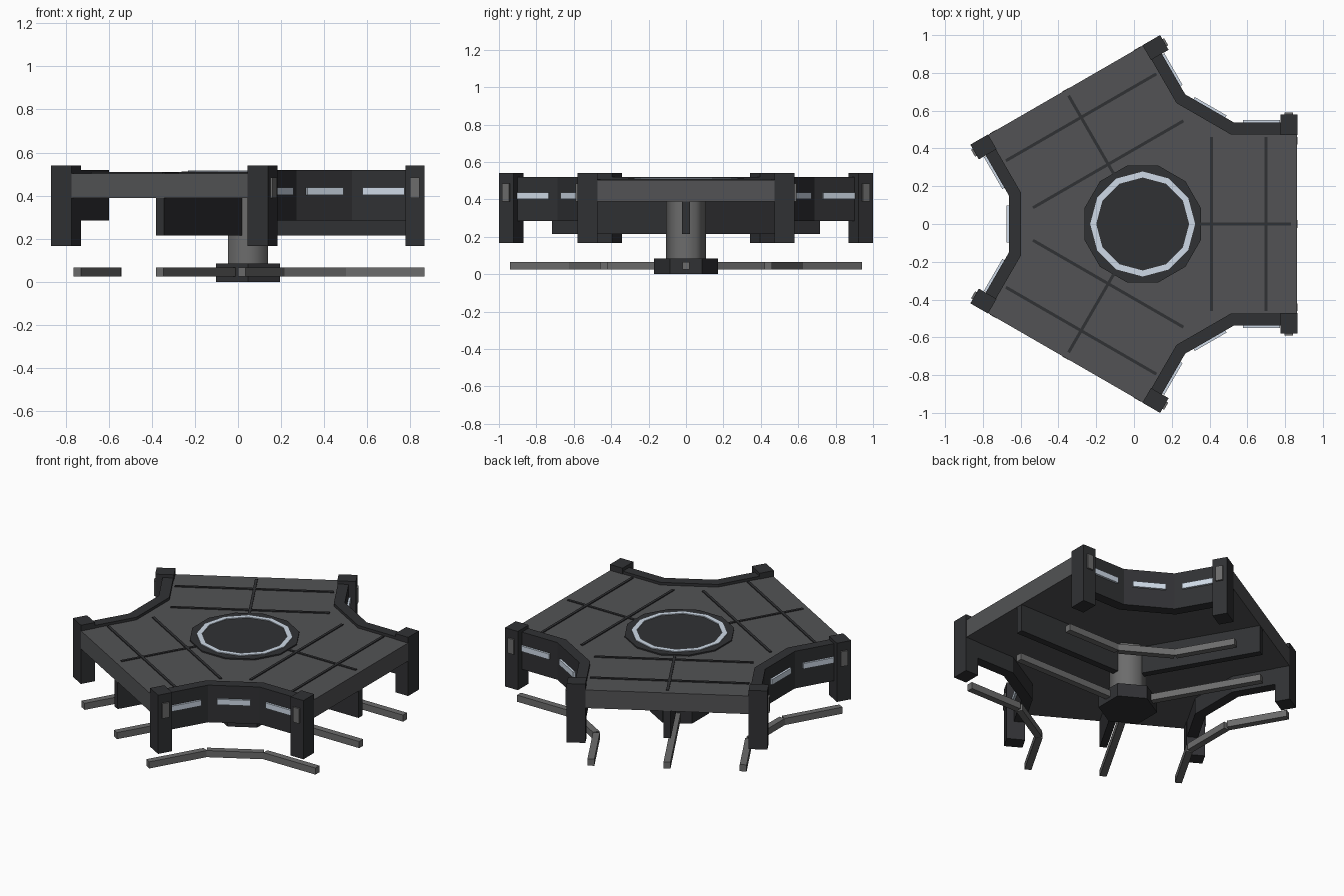
import bpy, bmesh
from math import radians, atan2, pi
from mathutils import Vector, Matrix

if "Cube" in bpy.data.objects:
    bpy.data.objects.remove(bpy.data.objects["Cube"])

CX = 0.046                      # x of the three-fold axis
R = 0.82                        # axis to arm end
ORIGIN = Matrix.Translation((CX, 0, 0))


def material(name, rgb):
    m = bpy.data.materials.new(name)
    m.diffuse_color = (*rgb, 1)
    m.use_nodes = True
    m.node_tree.nodes["Principled BSDF"].inputs["Base Color"].default_value = m.diffuse_color
    return m


DECK = material("deck_grey", (0.085, 0.086, 0.09))
DARK = material("dark_metal", (0.03, 0.031, 0.034))
STEEL = material("steel", (0.15, 0.15, 0.15))
LIGHT = material("pale_light", (0.62, 0.7, 0.8))


def finish(name, bm, mat, angle=0):
    bmesh.ops.recalc_face_normals(bm, faces=bm.faces)
    bm.transform(ORIGIN @ Matrix.Rotation(radians(angle), 4, 'Z'))
    me = bpy.data.meshes.new(name)
    bm.to_mesh(me)
    bm.free()
    me.materials.append(mat)
    ob = bpy.data.objects.new(name, me)
    bpy.context.collection.objects.link(ob)
    return ob


def prism(name, pts, z0, z1, mat, angle=0):
    bm = bmesh.new()
    face = bm.faces.new([bm.verts.new((x, y, z0)) for x, y in pts])
    top = bmesh.ops.extrude_face_region(bm, geom=[face])
    vs = [v for v in top["geom"] if isinstance(v, bmesh.types.BMVert)]
    bmesh.ops.translate(bm, verts=vs, vec=(0, 0, z1 - z0))
    return finish(name, bm, mat, angle)


def box(name, x0, x1, y0, y1, z0, z1, mat, angle=0):
    return prism(name, [(x0, y0), (x1, y0), (x1, y1), (x0, y1)], z0, z1, mat, angle)


def bar(name, a, b, width, z0, z1, mat, angle, inset=0.0):
    # straight bar between two plan points
    a, b = Vector(a), Vector(b)
    d = (b - a).normalized()
    n = Vector((-d.y, d.x)) * width / 2
    a, b = a + d * inset, b - d * inset
    return prism(name, [a - n, b - n, b + n, a + n], z0, z1, mat, angle)


def ngon(radius, sides, start):
    out = []
    for i in range(sides):
        v = Vector((radius, 0))
        v.rotate(Matrix.Rotation(radians(start + 360 * i / sides), 2))
        out.append(v)
    return out


def reflect(p):
    # mirror a plan point across the 60 degree line between two arms
    n = Vector((-0.8660254, 0.5))
    p = Vector(p)
    return p - 2 * p.dot(n) * n


def bay(h, corner, end):
    # three-segment line running round the notch between two arms
    return [Vector((end, h)), Vector((corner, h)), reflect((corner, h)), reflect((end, h))]


# Deck slab
outline = []
for k in range(3):
    rot = Matrix.Rotation(radians(120 * k), 2)
    outline += [rot @ p for p in bay(0.48, 0.467, R - 0.002)]
prism("deck", outline, 0.388, 0.503, DECK)

# Turntable plate and light ring
prism("centre_plate", ngon(0.32, 12, 15), 0.49, 0.511, DARK)
bm = bmesh.new()
loops = [[bm.verts.new((p.x, p.y, z)) for p in ngon(r, 12, 0)]
         for r, z in ((0.278, 0.505), (0.278, 0.516), (0.246, 0.516), (0.246, 0.505))]
for j in range(4):
    for i in range(12):
        a, b = loops[j], loops[(j + 1) % 4]
        bm.faces.new((a[i], a[(i + 1) % 12], b[(i + 1) % 12], b[i]))
finish("light_ring", bm, LIGHT)

# Central column and foot
column = prism("column", ngon(0.107, 6, 30), 0.08, 0.39, STEEL)
for poly in column.data.polygons:
    poly.use_smooth = abs(poly.normal.z) < 0.5
prism("column_foot", ngon(0.171, 6, 30), 0, 0.085, DARK)

for k in range(3):
    ang = 120 * k
    # Deck seams
    for x in (0.365, 0.652):
        box("cross_seam", x - 0.008, x + 0.008, -0.46, 0.46, 0.5, 0.509, DARK, ang)
    box("radial_seam", 0.26, 0.785, -0.008, 0.008, 0.5, 0.508, DARK, ang)

    # Web under the arm and floor rail below it
    box("arm_web", 0.05, R - 0.004, -0.021, 0.021, 0.215, 0.39, DARK, ang)
    box("radial_floor_rail", 0.1, R, -0.02, 0.02, 0.024, 0.066, STEEL, ang)

    # Corner posts with side panels
    for s in (-1, 1):
        box("corner_post", R - 0.09, R, s * 0.472, s * 0.58, 0.167, 0.54, DARK, ang)
        box("post_panel", 0.752, 0.795, s * 0.575, s * 0.59, 0.39, 0.485, STEEL, ang)

    # Parapet wall around the notch
    inner, outer = bay(0.475, 0.465, R - 0.01), bay(0.538, 0.482, R - 0.01)
    prism("parapet_wall", inner + outer[::-1], 0.284, 0.52, DARK, ang)

    # Light strips on the outer wall faces
    face = bay(0.541, 0.483, 0.775)
    for a, b in zip(face, face[1:]):
        mid, d = (a + b) / 2, (b - a).normalized() * 0.097
        bar("wall_light", mid - d, mid + d, 0.02, 0.403, 0.438, LIGHT, ang)

    # Floor rails following the wall
    rail = bay(0.44, 0.45, R)
    for i, (a, b) in enumerate(zip(rail, rail[1:])):
        d = (b - a).normalized() * 0.005
        bar("floor_rail", a + (d if i else d * 0), b - (d if i < 2 else d * 0),
            0.04, 0.024, 0.066, STEEL, ang)
